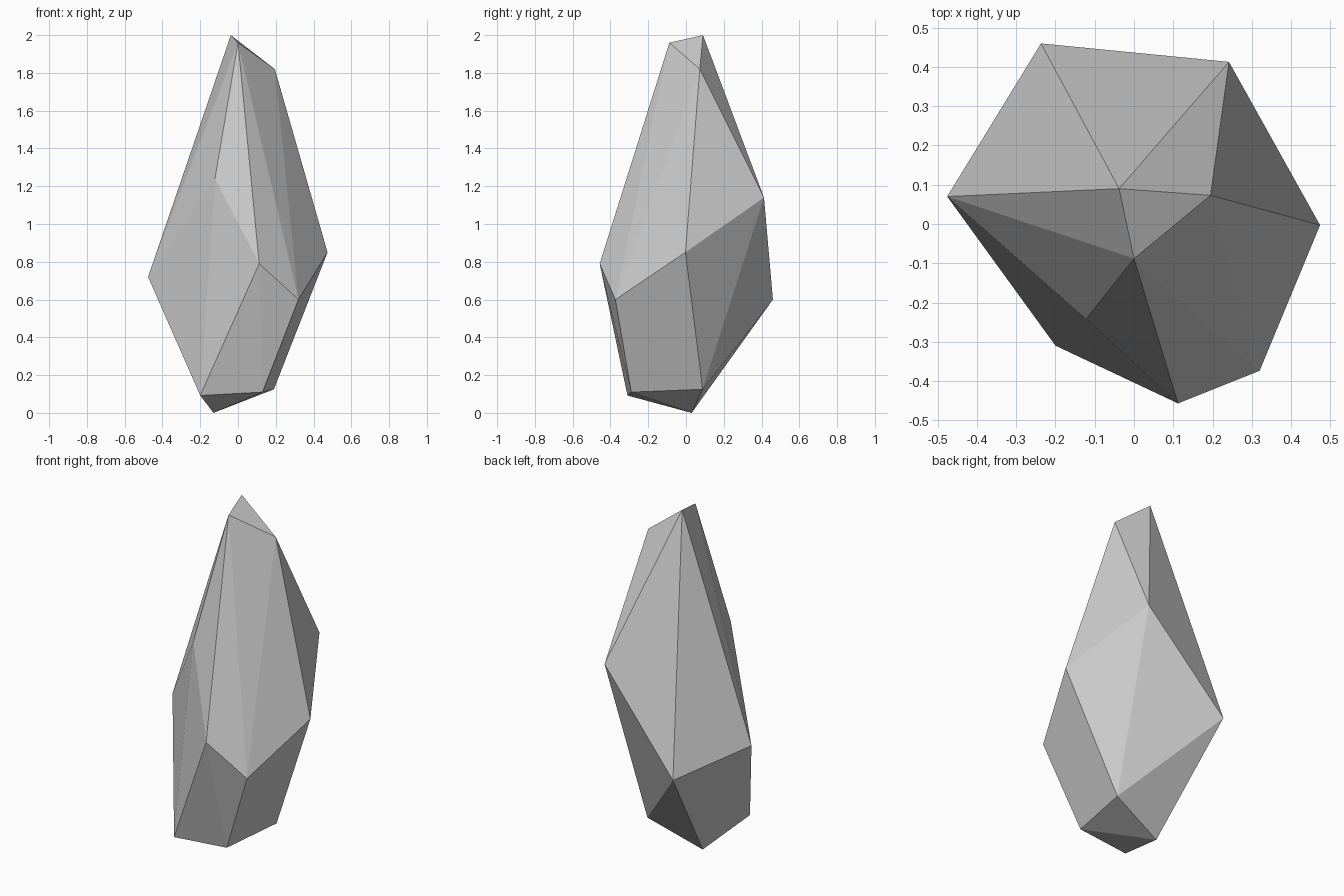
import bpy, bmesh, math

cube = bpy.data.objects.get("Cube")
if cube:
    bpy.data.objects.remove(cube, do_unlink=True)


def flat_material(name, colour):
    mat = bpy.data.materials.new(name)
    mat.use_nodes = True
    mat.diffuse_color = colour
    mat.node_tree.nodes["Principled BSDF"].inputs["Base Color"].default_value = colour
    return mat


def hull_object(name, points, mat):
    """Wrap the corner points in a faceted convex shell."""
    bm = bmesh.new()
    for p in points:
        bm.verts.new(p)
    bmesh.ops.convex_hull(bm, input=bm.verts[:])
    # join the triangles of each nearly flat facet
    bmesh.ops.dissolve_limit(bm, angle_limit=math.radians(1.5),
                             verts=bm.verts[:], edges=bm.edges[:])
    bmesh.ops.recalc_face_normals(bm, faces=bm.faces[:])
    mesh = bpy.data.meshes.new(name)
    bm.to_mesh(mesh)
    bm.free()
    mesh.materials.append(mat)
    obj = bpy.data.objects.new(name, mesh)
    bpy.context.collection.objects.link(obj)
    return obj


# Corners of the stone, from the tip down to the foot
tip = [(-0.038, 0.09, 2.0), (0, -0.088, 1.96), (0.195, 0.073, 1.82)]
shoulder = [(-0.122, -0.242, 1.24), (0.242, 0.413, 1.14)]
belly = [(0.474, -0.003, 0.85), (0.112, -0.457, 0.79), (-0.476, 0.07, 0.72),
         (0.32, -0.374, 0.6), (-0.237, 0.46, 0.6)]
foot = [(0.19, 0.088, 0.125), (0.13, -0.29, 0.11), (-0.2, -0.31, 0.092),
        (-0.13, 0.03, 0)]

grey = flat_material("stone grey", (0.6, 0.6, 0.6, 1))
hull_object("standing_stone", tip + shoulder + belly + foot, grey)
